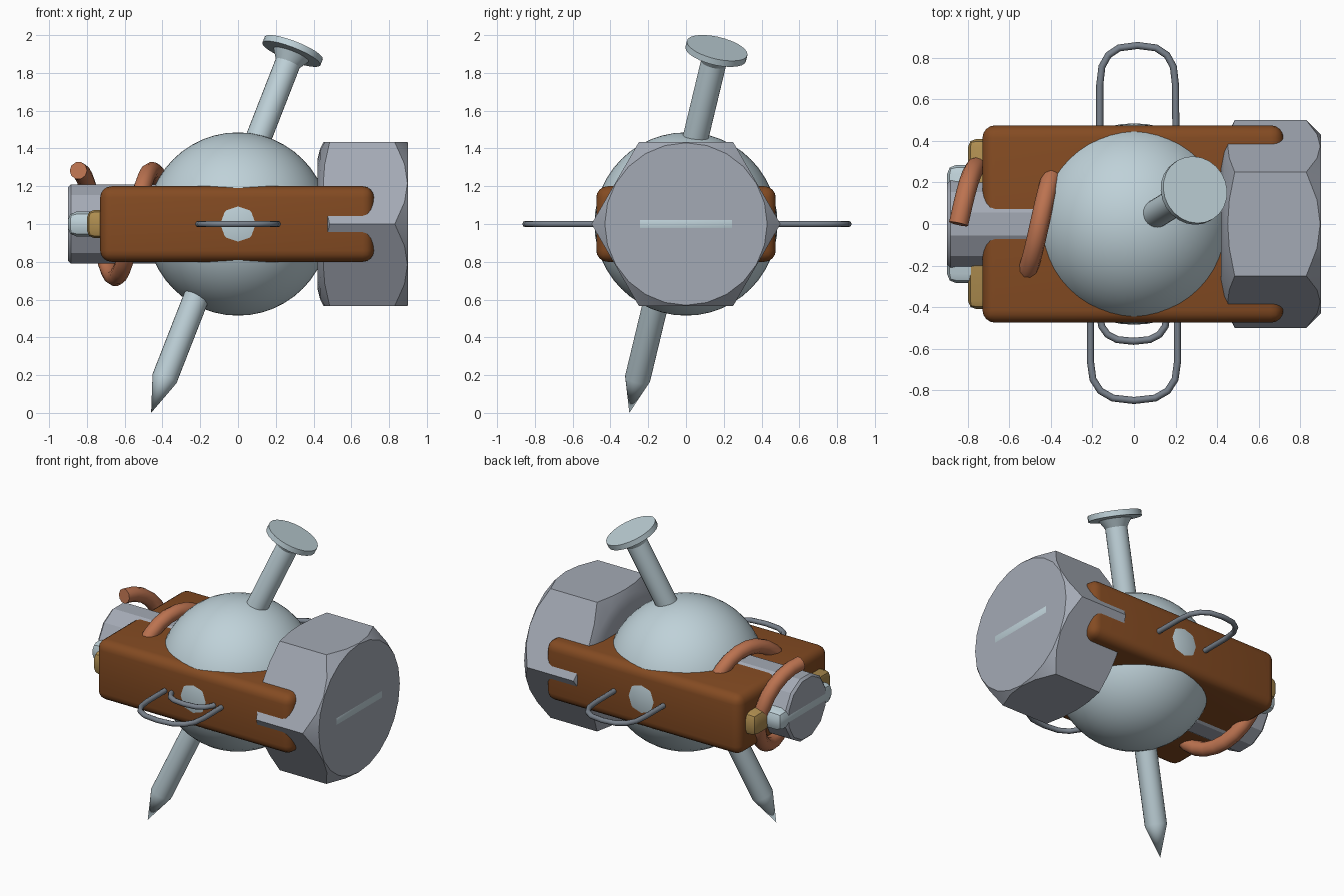
import bpy, bmesh
from math import pi, sin, cos
from mathutils import Vector, Matrix

if "Cube" in bpy.data.objects:
    bpy.data.objects.remove(bpy.data.objects["Cube"], do_unlink=True)


def material(name, rgb):
    m = bpy.data.materials.new(name)
    m.use_nodes = True
    m.diffuse_color = (*rgb, 1)
    m.node_tree.nodes["Principled BSDF"].inputs["Base Color"].default_value = (*rgb, 1)
    return m


pale = material("pale steel blue", (0.52, 0.64, 0.69))
grey = material("steel grey", (0.37, 0.40, 0.46))
wire = material("dark wire grey", (0.19, 0.22, 0.26))
brown = material("wood brown", (0.23, 0.07, 0.016))
gold = material("brass gold", (0.43, 0.27, 0.08))
copper = material("copper", (0.50, 0.17, 0.08))


def smooth(ob, angle=0.6):
    bpy.ops.object.select_all(action='DESELECT')
    ob.select_set(True)
    bpy.context.view_layer.objects.active = ob
    bpy.ops.object.shade_smooth_by_angle(angle=angle)


def add_mesh(name, bm, mat):
    bmesh.ops.recalc_face_normals(bm, faces=bm.faces)
    me = bpy.data.meshes.new(name)
    bm.to_mesh(me)
    bm.free()
    me.materials.append(mat)
    ob = bpy.data.objects.new(name, me)
    bpy.context.collection.objects.link(ob)
    return ob


def lathe(name, profile, sides, base, direction, mat, turn=0.0):
    """Revolve (radius, height) pairs around an axis through base."""
    bm = bmesh.new()
    rings = []
    for r, h in profile:
        n = sides if r > 0 else 1
        rings.append([bm.verts.new((r * cos(turn + 2 * pi * i / sides),
                                    r * sin(turn + 2 * pi * i / sides), h)) for i in range(n)])
    for a, b in zip(rings, rings[1:]):
        for i in range(sides):
            j = (i + 1) % sides
            quad = [a[i % len(a)], a[j % len(a)], b[j % len(b)], b[i % len(b)]]
            bm.faces.new(list(dict.fromkeys(quad)))
    for ring in (rings[0], rings[-1]):
        if len(ring) > 1:
            bm.faces.new(ring)
    q = Vector(direction).to_track_quat('Z', 'Y').to_matrix().to_4x4()
    bm.transform(Matrix.Translation(base) @ q)
    return add_mesh(name, bm, mat)


def rounded_box(name, lo, hi, bevel, segments, mat):
    lo, hi = Vector(lo), Vector(hi)
    bm = bmesh.new()
    bmesh.ops.create_cube(bm, size=1)
    bm.transform(Matrix.Translation((lo + hi) / 2) @ Matrix.Diagonal((*(hi - lo), 1)))
    bmesh.ops.bevel(bm, geom=bm.edges[:], offset=bevel, segments=segments,
                    profile=0.5, affect='EDGES')
    ob = add_mesh(name, bm, mat)
    smooth(ob)
    return ob


def tube(name, points, radius, mat, resolution=2):
    cu = bpy.data.curves.new(name, 'CURVE')
    cu.dimensions = '3D'
    cu.bevel_depth = radius
    cu.bevel_resolution = resolution
    cu.use_fill_caps = True
    cu.materials.append(mat)
    sp = cu.splines.new('POLY')
    sp.points.add(len(points) - 1)
    for p, co in zip(sp.points, points):
        p.co = (*co, 1)
    ob = bpy.data.objects.new(name, cu)
    bpy.context.collection.objects.link(ob)
    bpy.ops.object.select_all(action='DESELECT')
    ob.select_set(True)
    bpy.context.view_layer.objects.active = ob
    bpy.ops.object.convert(target='MESH')
    smooth(bpy.context.object, 1.0)


# Central ball
bm = bmesh.new()
bmesh.ops.create_uvsphere(bm, u_segments=48, v_segments=24, radius=0.485)
bm.transform(Matrix.Translation((0, 0, 1)))
smooth(add_mesh("ball", bm, pale))

# Wooden block and the two stepped bars running through it
rounded_box("wooden_block", (-0.73, -0.475, 0.8), (0.72, 0.475, 1.2), 0.06, 4, brown)
rounded_box("brass_bar", (-0.8, -0.41, 0.925), (0.8, 0.41, 1.075), 0.04, 2, gold)
rounded_box("steel_bar", (-0.901, -0.285, 0.935), (0.901, 0.285, 1.065), 0.045, 2, pale)

# Twelve-sided shaft with a softened end
R = 0.217
smooth(lathe("shaft", [(R - 0.015, 0), (R, 0.015), (R, 0.9)], 12,
             (-0.9, 0, 1), (1, 0, 0), grey, pi / 12), 0.4)

# Hexagonal nut, its corners trimmed by a revolved cutter
nut = lathe("hex_nut", [(0.5, 0.42), (0.5, 0.9)], 6, (0, 0, 1), (1, 0, 0), grey)
cutter = lathe("nut_cutter", [(0.30, 0.41), (0.40, 0.435), (0.51, 0.49), (0.51, 0.82), (0.42, 0.91)],
               24, (0, 0, 1), (1, 0, 0), grey)
cutter.hide_render = True
mod = nut.modifiers.new("trim", 'BOOLEAN')
mod.operation = 'INTERSECT'
mod.solver = 'EXACT'
mod.object = cutter
bpy.ops.object.select_all(action='DESELECT')
nut.select_set(True)
bpy.context.view_layer.objects.active = nut
bpy.ops.object.modifier_apply(modifier=mod.name)
bpy.data.objects.remove(cutter, do_unlink=True)
smooth(nut, 0.5)

# Nail driven through the ball
tip, top = Vector((-0.46, -0.30, 0)), Vector((0.295, 0.165, 1.932))
L = (top - tip).length
smooth(lathe("nail", [(0, 0), (0.068, 0.2), (0.068, L - 0.09), (0.1, L - 0.04), (0.165, L - 0.035),
                      (0.165, L), (0, L)], 24, tip, top - tip, pale), 0.5)

# Copper coil wound around the shaft
coil = []
for i in range(41):
    t = 2 * pi * i / 24
    coil.append((-0.845 + 0.39 * i / 24, 0.283 * sin(t), 1 + 0.283 * cos(t)))
tube("copper_coil", coil, 0.047, copper, 3)


# Bent wire clip, one continuous path of three bends
def bend(x0, x1, y_start, y_end):
    cx, rx = (x0 + x1) / 2, (x1 - x0) / 2
    pts = []
    for i in range(9):
        a = pi * i / 8
        c, s = cos(a), sin(a)
        sq = abs(c) ** 0.75 * (1 if c > 0 else -1)
        pts.append((cx - rx * sq, y_start + (y_end - y_start) * s ** 0.8, 1))
    return pts


clip = [(-0.21, 0.2, 1)]
clip += bend(-0.21, 0.21, -0.66, -0.85)
clip += bend(0.2, -0.165, 0.67, 0.86)
clip += bend(-0.165, 0.16, -0.43, -0.565)
clip += [(0.16, 0.3, 1)]
tube("wire_clip", clip, 0.017, wire)
